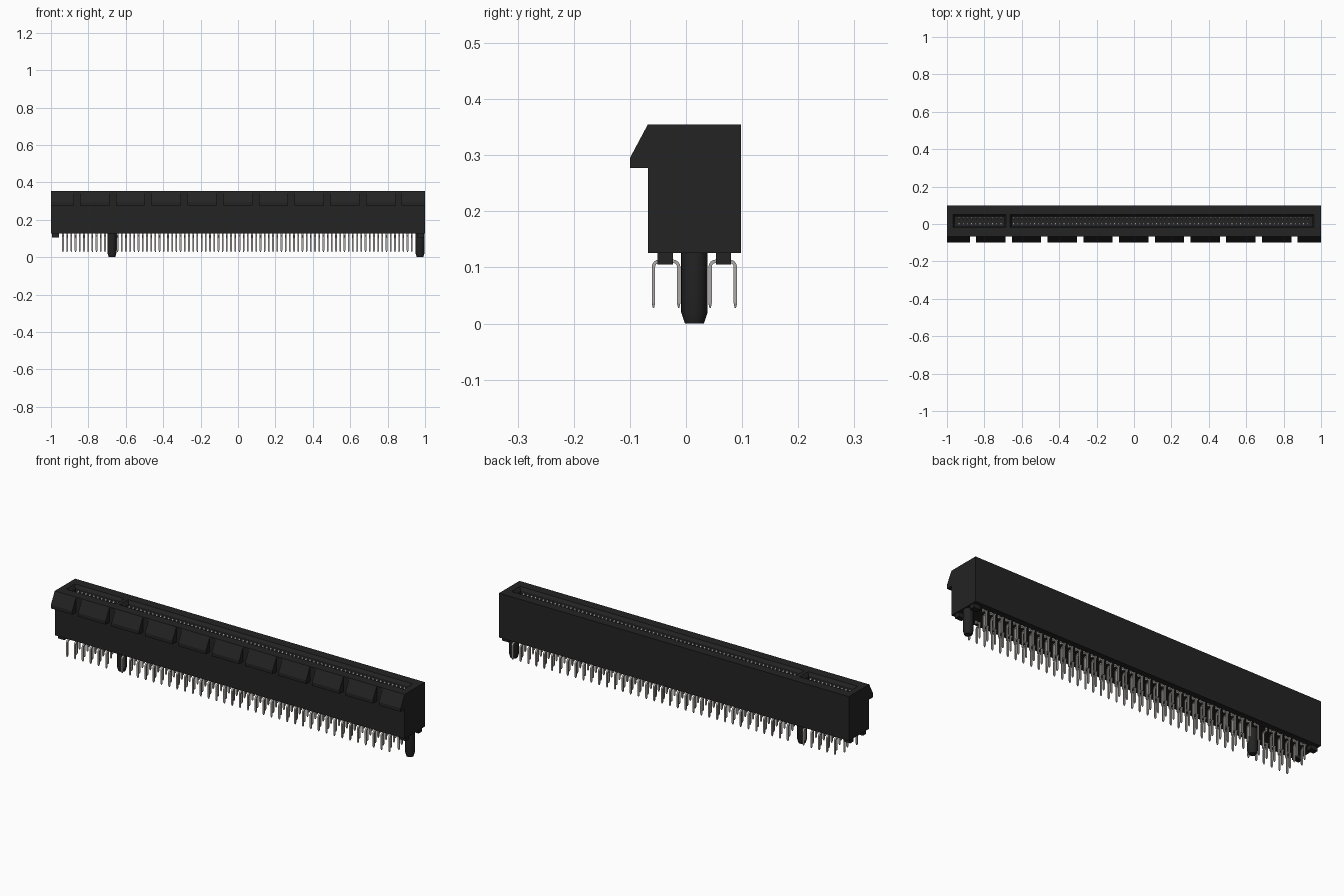
import bpy, bmesh, math

if "Cube" in bpy.data.objects:
    bpy.data.objects.remove(bpy.data.objects["Cube"])

def material(name, rgb):
    m = bpy.data.materials.new(name)
    m.diffuse_color = (*rgb, 1)
    m.use_nodes = True
    m.node_tree.nodes["Principled BSDF"].inputs["Base Color"].default_value = m.diffuse_color
    return m

PLASTIC = material("black plastic", (0.017, 0.017, 0.017))
METAL = material("tin metal", (0.42, 0.40, 0.38))
YC = 0.015                      # centre line of the card slot
BASE, TOP = 0.126, 0.355

def finish(name, bm, mat):
    bmesh.ops.recalc_face_normals(bm, faces=bm.faces)
    me = bpy.data.meshes.new(name)
    bm.to_mesh(me)
    bm.free()
    me.materials.append(mat)
    ob = bpy.data.objects.new(name, me)
    bpy.context.collection.objects.link(ob)
    return ob

def loft(bm, rings):
    """Skin equal-length rings of points and cap both ends."""
    vs = [[bm.verts.new(p) for p in r] for r in rings]
    n = len(vs[0])
    for a, b in zip(vs, vs[1:]):
        for i in range(n):
            j = (i + 1) % n
            bm.faces.new((a[i], a[j], b[j], b[i]))
    bm.faces.new(vs[0][::-1])
    bm.faces.new(vs[-1])

def rect(x0, x1, y0, y1, z):
    return [(x0, y0, z), (x1, y0, z), (x1, y1, z), (x0, y1, z)]

def box(bm, x0, x1, y0, y1, z0, z1):
    loft(bm, [rect(x0, x1, y0, y1, z0), rect(x0, x1, y0, y1, z1)])

# housing block
bm = bmesh.new()
box(bm, -1, 1, -0.068, 0.098, BASE, TOP)
housing = finish("housing", bm, PLASTIC)

# two card slots with a funnel mouth, split by the key wall
bm = bmesh.new()
for x0, x1 in ((-0.968, -0.684), (-0.663, 0.963)):
    def level(inset, z):
        return rect(x0 + inset, x1 - inset, YC - 0.035 + inset, YC + 0.035 - inset, z)
    loft(bm, [level(0.01, 0.16), level(0.01, 0.34), level(0, TOP), level(0, TOP + 0.02)])
cutter = finish("slot_cutter", bm, PLASTIC)
cutter.hide_render = True
cutter.hide_viewport = True
cut = housing.modifiers.new("slots", 'BOOLEAN')
cut.object = cutter
cut.solver = 'EXACT'

# sloped lugs along the front top edge
profile = [(-0.068, 0.277), (-0.1, 0.277), (-0.1, 0.295), (-0.068, TOP)]
gaps = [-0.861 + i * 0.191 for i in range(10)]
starts = [-1] + [g + 0.017 for g in gaps]
ends = [g - 0.017 for g in gaps] + [1]
bm = bmesh.new()
for a, b in zip(starts, ends):
    loft(bm, [[(x, y, z) for y, z in profile] for x in (a, b)])
finish("front_lugs", bm, PLASTIC)

# corner standoffs under the housing
bm = bmesh.new()
for x in (-0.976, 0.976):
    for s in (-1, 1):
        y = YC + s * 0.052
        box(bm, x - 0.019, x + 0.019, y - 0.0135, y + 0.0135, 0.105, BASE)
finish("standoffs", bm, PLASTIC)

# locating posts with tapered tips
bm = bmesh.new()
for x in (-0.674, 0.973):
    rings = []
    for r, z in ((0.017, 0), (0.0235, 0.02), (0.0235, BASE)):
        rings.append([(x + r * math.cos(t * math.tau / 24), YC + r * math.sin(t * math.tau / 24), z)
                      for t in range(24)])
    loft(bm, rings)
posts = finish("locating_posts", bm, PLASTIC)
bpy.context.view_layer.objects.active = posts
posts.select_set(True)
bpy.ops.object.shade_smooth_by_angle(angle=math.radians(30))

def strip(bm, x, path, side, w=0.0045, t=0.003):
    """Sweep a flat metal strip along (distance from centre line, z) points."""
    rings = []
    for i, (d, z) in enumerate(path):
        p, q = path[max(i - 1, 0)], path[min(i + 1, len(path) - 1)]
        u, v = q[0] - p[0], q[1] - p[1]
        n = math.hypot(u, v)
        u, v = u / n * t, v / n * t
        k = 0.4 if i == 0 else 1         # narrowed tip
        rings.append([(x + sx * w * k, YC + side * (d - sn * v * k), z + sn * u * k)
                      for sx, sn in ((-1, -1), (1, -1), (1, 1), (-1, 1))])
    loft(bm, rings)

def leg_path(d, root=0.051):
    """Straight leg, rounded bend, then up into the housing."""
    s = 1 if root > d else -1
    r = 0.010
    pts = [(d, 0.028), (d, 0.036)]
    for k in range(5):
        a = k / 4 * math.pi / 2
        pts.append((d + s * r * (1 - math.cos(a)), 0.101 + r * math.sin(a)))
    return pts + [(root - s * 0.004, 0.111), (root, 0.116), (root, 0.14)]

# pins in four staggered rows, plus spring contacts inside the slot
PITCH = 0.02247
xs = [-0.936 + i * PITCH for i in range(11)] + [-0.644 + i * PITCH for i in range(71)]
contact = [(0.022, 0.158), (0.020, 0.2), (0.011, 0.29), (0.009, 0.305), (0.012, 0.318), (0.02, 0.334)]
legs, springs = bmesh.new(), bmesh.new()
for i, x in enumerate(xs):
    for side in (-1, 1):
        outer = (i % 2 == 0) == (side < 0)
        strip(legs, x, leg_path(0.073 if outer else 0.028), side)
        strip(springs, x, contact, side, t=0.002)
finish("solder_pins", legs, METAL)
finish("slot_contacts", springs, METAL)
